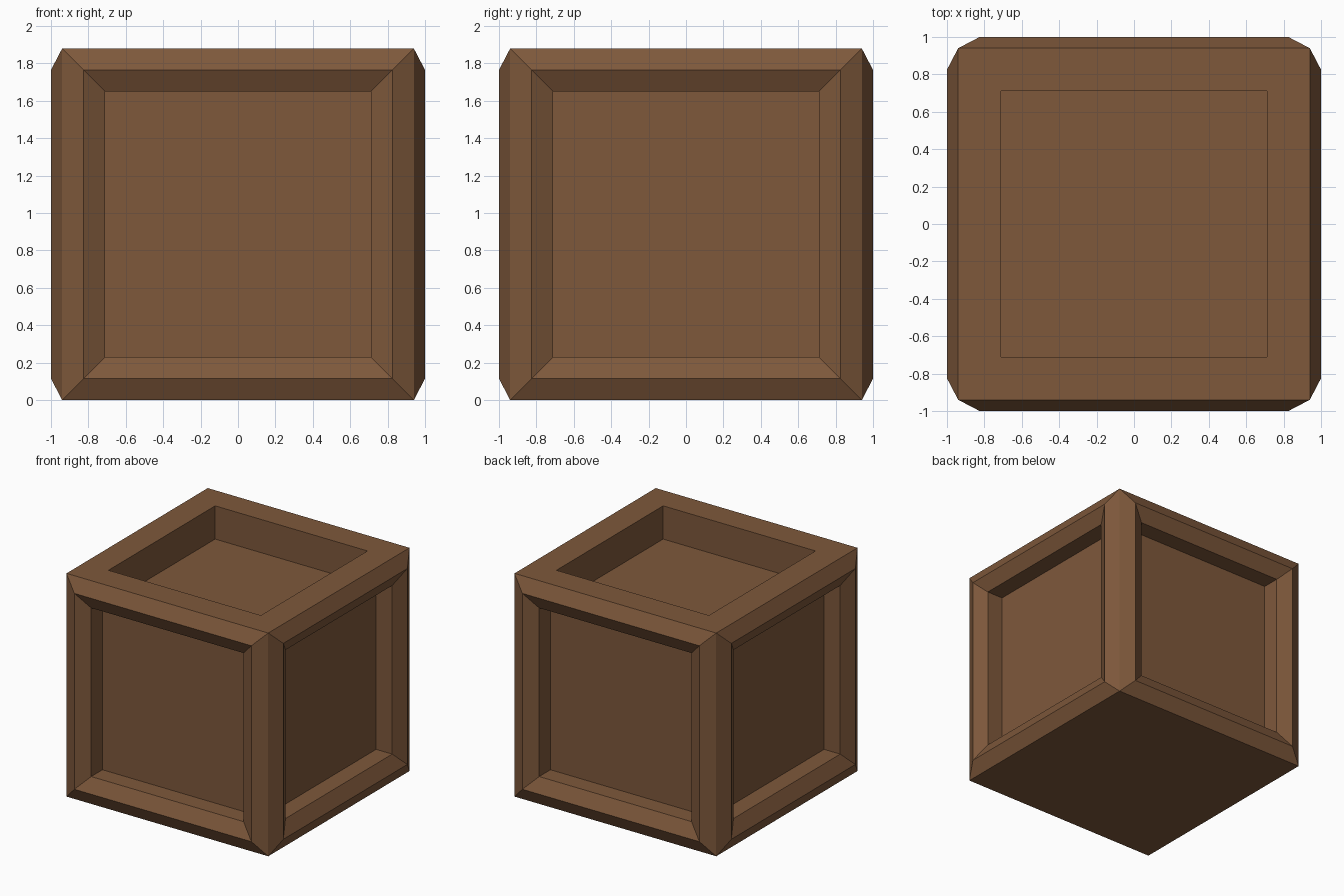
import bpy, bmesh
from mathutils import Matrix

HALF = 0.94          # half width of the crate core
RIDGE = 0.06         # how far the side frames stand out
FRAME = 0.115        # width of each frame slope
SIDE_DEPTH = 0.15    # depth of the side panels
TOP_DEPTH = 0.28     # depth of the open top

default = bpy.data.objects.get("Cube")
if default:
    bpy.data.objects.remove(default, do_unlink=True)

wood = bpy.data.materials.new("brown wood")
wood.use_nodes = True
colour = (0.209, 0.098, 0.044, 1)
wood.diffuse_color = colour
wood.node_tree.nodes["Principled BSDF"].inputs["Base Color"].default_value = colour

bm = bmesh.new()
bmesh.ops.create_cube(bm, size=2 * HALF, matrix=Matrix.Translation((0, 0, HALF)))
bm.normal_update()


def step(face, width, depth):
    """Inset a face in its plane, then move it along its normal."""
    bmesh.ops.inset_individual(bm, faces=[face], thickness=width, use_even_offset=True)
    bm.normal_update()
    offset = face.normal * depth
    bmesh.ops.translate(bm, verts=face.verts, vec=offset)


sides = [f for f in bm.faces if abs(f.normal.z) < 0.5]
top = max(bm.faces, key=lambda f: f.normal.z)

# Side frames: slope out to a ridge, back in, then a straight drop to the panel
for face in sides:
    step(face, FRAME, RIDGE)
    step(face, FRAME, -RIDGE)
    step(face, 0, -SIDE_DEPTH)

# Open top: flat rim with a straight walled recess
step(top, 2 * FRAME, 0)
step(top, 0, -TOP_DEPTH)

mesh = bpy.data.meshes.new("crate")
bm.to_mesh(mesh)
bm.free()
mesh.materials.append(wood)
crate = bpy.data.objects.new("crate", mesh)
bpy.context.collection.objects.link(crate)
